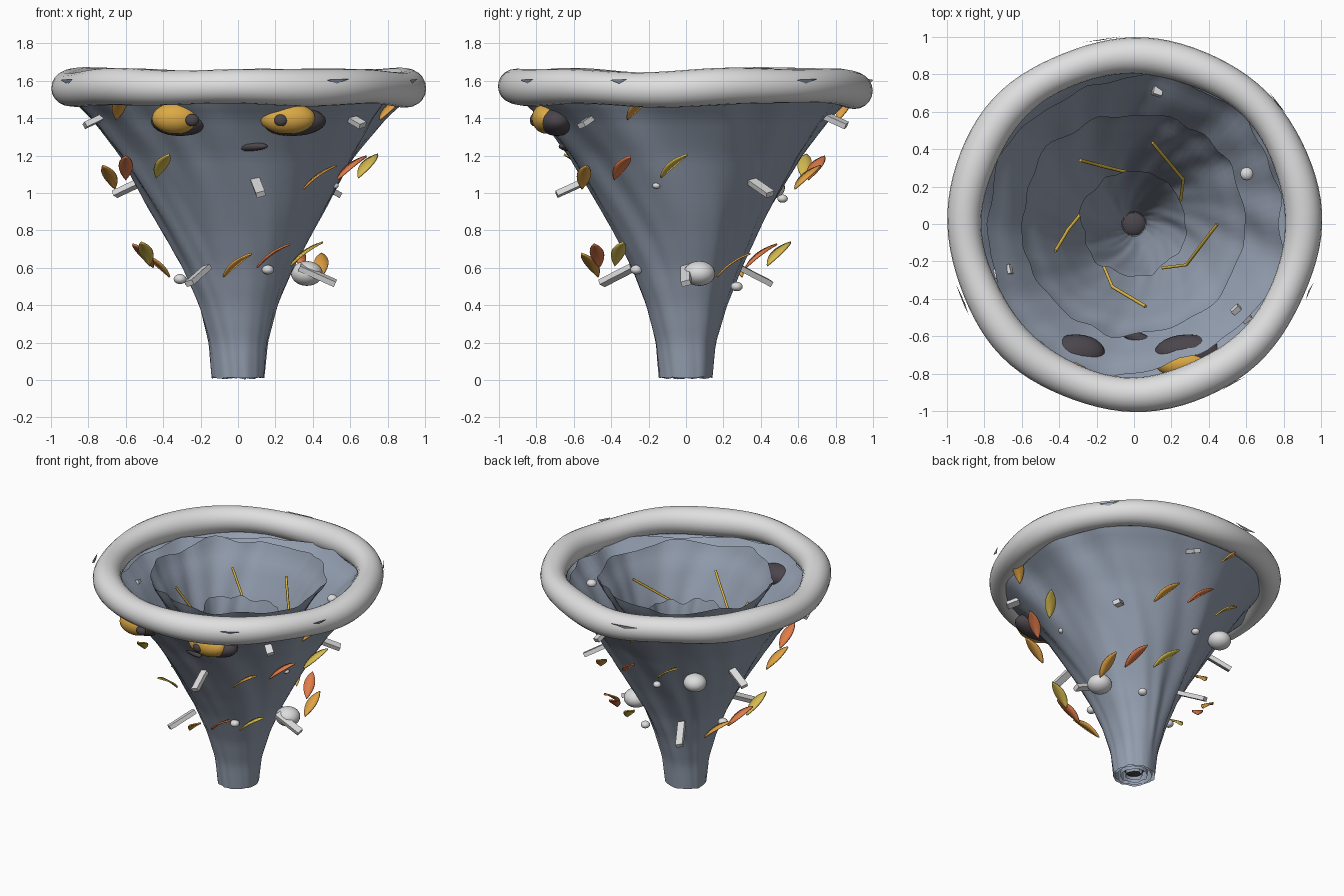
import bpy, bmesh, math
from mathutils import Vector, Matrix, noise

cube = bpy.data.objects.get("Cube")
if cube:
    bpy.data.objects.remove(cube)


def material(name, r, g, b):
    m = bpy.data.materials.new(name)
    m.use_nodes = True
    m.diffuse_color = (r, g, b, 1)
    m.node_tree.nodes["Principled BSDF"].inputs["Base Color"].default_value = (r, g, b, 1)
    return m


WIND = material("wind blue grey", .30, .35, .44)
CLOUD = material("cloud white", .74, .74, .74)
DEBRIS = material("debris pale grey", .72, .72, .72)
GOLD = material("eye gold", .72, .40, .06)
DARK = material("dark charcoal", .07, .06, .07)
BOLT = material("bolt yellow", .72, .48, .06)
AMBER = material("leaf amber", .75, .36, .06)
ORANGE = material("leaf orange", .75, .20, .07)
YELLOW = material("leaf yellow", .68, .50, .08)


def finish(name, bm, mat, smooth=True):
    bmesh.ops.recalc_face_normals(bm, faces=bm.faces)
    mesh = bpy.data.meshes.new(name)
    bm.to_mesh(mesh)
    bm.free()
    mesh.materials.append(mat)
    for p in mesh.polygons:
        p.use_smooth = smooth
    ob = bpy.data.objects.new(name, mesh)
    bpy.context.collection.objects.link(ob)
    return ob


def polar(deg, r, z):
    a = math.radians(deg)
    return Vector((r * math.cos(a), r * math.sin(a), z))


def tube_grid(name, rows, cols, point, mat, closed=False):
    """Surface of rows x cols points, closed around the columns."""
    bm = bmesh.new()
    grid = [[bm.verts.new(point(i, j)) for j in range(cols)] for i in range(rows)]
    for i in range(rows if closed else rows - 1):
        low, high = grid[i], grid[(i + 1) % rows]
        for j in range(cols):
            k = (j + 1) % cols
            bm.faces.new((low[j], low[k], high[k], high[j]))
    return finish(name, bm, mat)


def ellipsoid(name, loc, size, mat, turn=0):
    bm = bmesh.new()
    bmesh.ops.create_uvsphere(bm, u_segments=24, v_segments=14, radius=1)
    bm.transform(Matrix.Translation(loc) @ Matrix.Rotation(turn, 4, 'Z')
                 @ Matrix.Diagonal((*size, 1)))
    return finish(name, bm, mat)


# Nested funnel shells with twisted flutes and ragged rims
PROFILE = [(0, .14), (.2, .16), (.4, .215), (.6, .295), (.8, .40), (1, .515),
           (1.2, .635), (1.4, .785), (1.5, .885), (1.6, .95)]


def funnel_radius(z):
    for (z0, r0), (z1, r1) in zip(PROFILE, PROFILE[1:]):
        if z <= z1:
            return r0 + (r1 - r0) * (z - z0) / (z1 - z0)
    return PROFILE[-1][1]


def funnel(name, factor, top, seed, ragged):
    rows, cols = 40, 96

    def point(i, j):
        t, deg = i / (rows - 1), j * 360 / cols
        d = polar(deg + 50 * t, 1.6, seed)
        rim = noise.noise(polar(deg, 2, seed + 9))
        z = t * (top + ragged * rim) + (1 - t) * .012 * (1 + rim)
        flute = noise.noise(Vector((d.x, d.y, seed + t)))
        fine = noise.noise(Vector((d.x * 2.5, d.y * 2.5, seed + t * 2)))
        r = funnel_radius(z) * factor * (1 + .04 * flute + .06 * fine)
        return polar(deg, r, z)
    return tube_grid(name, rows, cols, point, WIND)


funnel("outer_funnel", 1, 1.60, 3, .03)
funnel("second_funnel", .88, 1.52, 14, .06)
funnel("third_funnel", .65, 1.56, 27, .06)
funnel("inner_funnel", .41, 1.27, 41, .06)
ellipsoid("core", (0, 0, .06), (.07, .07, .04), DARK)


# Wavy cloud ring around the top
def ring_point(i, j):
    deg, b = i * 360 / 96, j * math.tau / 20
    a = math.radians(deg)
    minor = .095 + .005 * math.sin(5 * a + 1)
    major = .903 + .006 * math.sin(3 * a) + .004 * math.cos(8 * a)
    z = 1.565 + .007 * math.sin(3 * a) - .006 * math.cos(4 * a) + .005 * math.sin(7 * a)
    return polar(deg, major + minor * math.cos(b), z + minor * math.sin(b))


tube_grid("cloud_ring", 96, 20, ring_point, CLOUD, closed=True)

# Torn wisps poking out of the ring, leaning over
for n, (deg, half) in enumerate(((-58, 4), (-155, 4), (-21, 3), (40, 4), (100, 6), (203, 4))):
    bm = bmesh.new()
    verts = [bm.verts.new(polar(deg + s, r, z)) for s, r, z in
             ((-half, 1.005, 1.605), (half, 1.01, 1.61), (0, .998, 1.585))]
    bm.faces.new(verts)
    finish(f"wisp_{n}", bm, WIND, False)

# Face
for side, x, wide, pupil_x in (("right", -.335, .125, -.245), ("left", .265, .15, .23)):
    ellipsoid(side + "_eye_socket", (x + .025, -.69, 1.385), (wide + .03, .10, .08), DARK)
    ellipsoid(side + "_eye", (x, -.745, 1.40), (wide, .08, .083), GOLD)
    ellipsoid(side + "_pupil", (pupil_x, -.81, 1.39), (.037, .025, .033), DARK)
ellipsoid("mouth", (.04, -.62, 1.25), (.13, .033, .026), DARK, -.42)


# Leaves, arched blades climbing and spiralling out around the funnel
def leaf(name, deg, r, z, mat):
    out, tangent = polar(deg, 1, 0), polar(deg + 90, 1, 0)
    along = (tangent * .7 + out * .42 + Vector((0, 0, .57))).normalized()
    across = (out * .84 - tangent * .5).normalized()
    normal = along.cross(across)
    bm = bmesh.new()
    bmesh.ops.create_grid(bm, x_segments=10, y_segments=2, size=1)
    for v in bm.verts:
        u, w = v.co.x, v.co.y
        bend = .015 * (1 - u * u)
        v.co = (polar(deg, r, z) + along * u * .108 + across * w * .037 * (1.02 - u * u)
                + normal * math.copysign(bend, normal.z))
    ob = finish(name, bm, mat)
    ob.modifiers.new("thickness", 'SOLIDIFY').thickness = .01


LEAVES = (("amber", AMBER, 0, 0), ("orange", ORANGE, 22, .05), ("yellow", YELLOW, 46, .06))
for turn in (0, 120, 240):
    for colour, mat, step, rise in LEAVES:
        leaf(f"lower_{colour}_leaf_{turn}", turn - 90 + step, .515, .61 + rise, mat)
        leaf(f"upper_{colour}_leaf_{turn}", turn - 51 + step, .70, 1.08 + rise, mat)
    leaf(f"top_amber_leaf_{turn}", turn - 17, .865, 1.45, AMBER)


# Planks pointing outward and tipping down
def plank(name, deg, r, z, length):
    bm = bmesh.new()
    bmesh.ops.create_cube(bm, size=1)
    bm.transform(Matrix.Translation(polar(deg, r, z))
                 @ Matrix.Rotation(math.radians(deg), 4, 'Z')
                 @ Matrix.Rotation(.42, 4, 'Y') @ Matrix.Rotation(.3, 4, 'X')
                 @ Matrix.Diagonal((length, .05, .03, 1)))
    finish(name, bm, DEBRIS, False)


for turn in (0, 120, 240):
    plank(f"lower_plank_{turn}", turn, .425, .56, .21)
    plank(f"middle_plank_{turn}", turn - 80, .62, 1.03, .18)
    plank(f"upper_plank_{turn}", turn - 40, .785, 1.40, .19)

# Stones
for n, (deg, r, z, size) in enumerate((
        (-59, .31, .59, .032), (61, .31, .50, .032), (180, .31, .54, .034),
        (103, .53, .97, .028), (-17, .54, 1.04, .022),
        (24, .66, 1.45, .035), (11, .375, .57, .085), (131, .595, 1.03, .08))):
    ellipsoid(f"stone_{n}", polar(deg, r, z), (size, size, size * .78), DEBRIS)

# Lightning bolts inside the funnel
for n, angles in enumerate(((77, 42, 27), (130, 119, 98), (199, 185, 165),
                            (278, 251, 235), (0, -38, -57))):
    curve = bpy.data.curves.new("bolt", 'CURVE')
    curve.dimensions = '3D'
    curve.bevel_depth = .009
    curve.bevel_resolution = 1
    curve.use_fill_caps = True
    spline = curve.splines.new('POLY')
    spline.points.add(2)
    for p, deg, r, z in zip(spline.points, angles, (.445, .355, .28), (1.42, 1.22, 1.10)):
        p.co = (*polar(deg, r, z), 1)
    curve.materials.append(BOLT)
    bpy.context.collection.objects.link(bpy.data.objects.new(f"bolt_{n}", curve))
